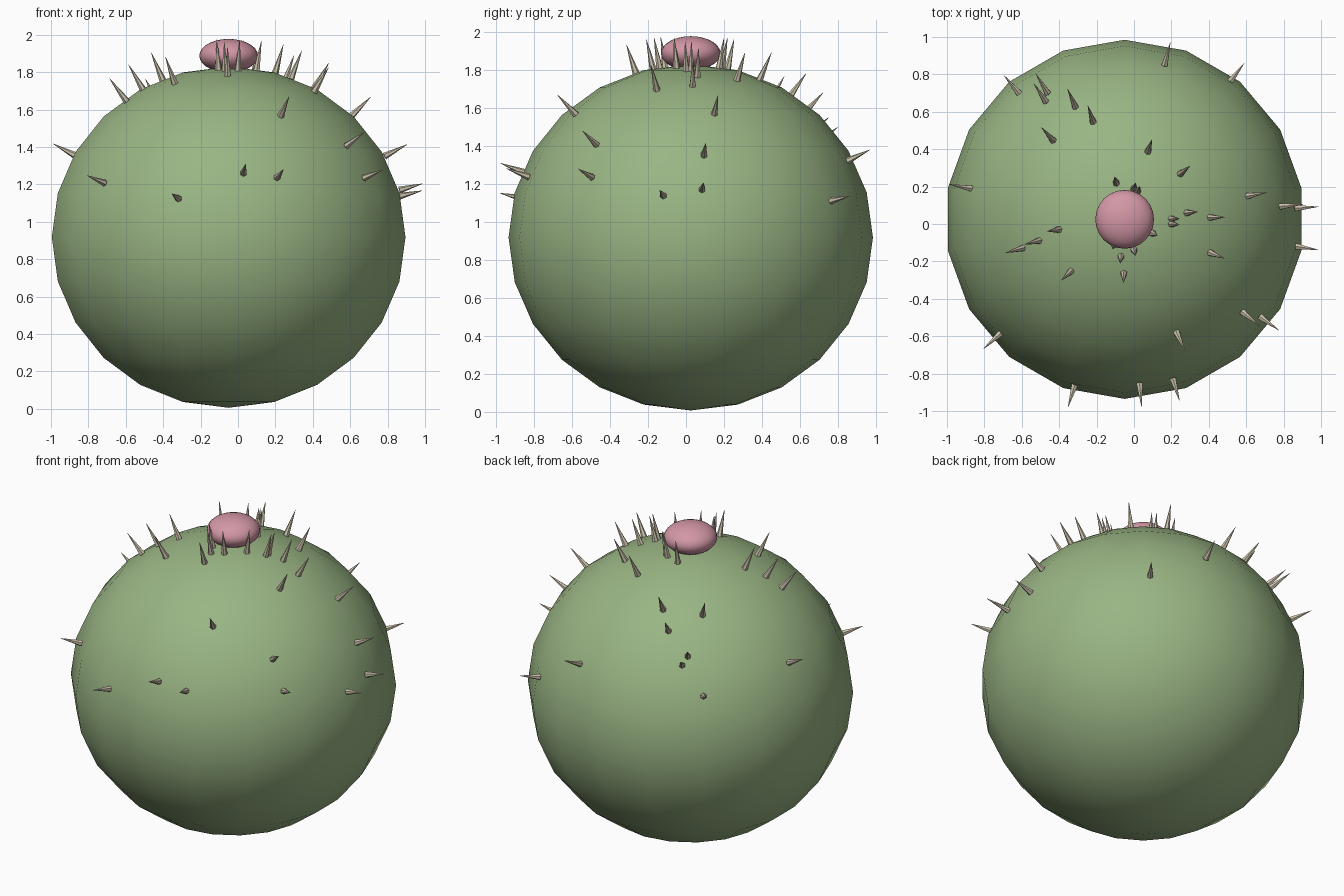
import bpy, bmesh, math
from mathutils import Vector, Matrix

if "Cube" in bpy.data.objects:
    bpy.data.objects.remove(bpy.data.objects["Cube"], do_unlink=True)


def material(name, rgb):
    m = bpy.data.materials.new(name)
    m.use_nodes = True
    m.diffuse_color = (*rgb, 1)
    bsdf = m.node_tree.nodes["Principled BSDF"]
    bsdf.inputs["Base Color"].default_value = (*rgb, 1)
    bsdf.inputs["Roughness"].default_value = 0.8
    return m


GREEN = material("cactus green", (0.32, 0.46, 0.23))
PINK = material("flower pink", (0.65, 0.31, 0.38))
TAN = material("spine tan", (0.60, 0.54, 0.41))

CENTRE = Vector((-0.05, 0.025, 0.918))
RADII = Vector((0.96, 0.96, 0.912))


def add_object(name, bm, mat, smooth):
    me = bpy.data.meshes.new(name)
    bmesh.ops.recalc_face_normals(bm, faces=bm.faces)
    for f in bm.faces:
        f.smooth = smooth
    bm.to_mesh(me)
    bm.free()
    me.materials.append(mat)
    ob = bpy.data.objects.new(name, me)
    bpy.context.scene.collection.objects.link(ob)
    return ob


def ellipsoid(name, centre, radii, segments, rings, mat):
    """Half-circle profile spun about z, with corners on the y axis."""
    bm = bmesh.new()
    verts = []
    for i in range(rings + 1):
        a = math.pi * i / rings
        verts.append(bm.verts.new((0, math.sin(a), math.cos(a))))
    edges = [bm.edges.new(pair) for pair in zip(verts, verts[1:])]
    bmesh.ops.spin(bm, geom=verts + edges, cent=(0, 0, 0), axis=(0, 0, 1),
                   angle=2 * math.pi, steps=segments)
    bmesh.ops.remove_doubles(bm, verts=bm.verts, dist=1e-4)
    bmesh.ops.scale(bm, vec=radii, verts=bm.verts)
    bmesh.ops.translate(bm, vec=centre, verts=bm.verts)
    return add_object(name, bm, mat, True)


# Round body and the flower on top
ellipsoid("body", CENTRE, RADII, 18, 12, GREEN)
ellipsoid("flower", Vector((-0.05, 0.025, 1.888)), Vector((0.157, 0.157, 0.09)), 24, 14, PINK)

# Spine roots as x, y on the upper half of the body
ROOTS = [
    (.165, .857), (.52, .77), (-.62, .705), (-.465, .705), (-.475, .66),
    (-.315, .63), (-.22, .55), (-.435, .45), (.075, .39), (.25, .27),
    (-.875, .19), (-.095, .22), (.0, .19), (.02, .175), (.61, .15),
    (.79, .095), (.87, .085), (.285, .06), (.41, .035), (.2, .028),
    (.2, 0), (.1, -.05), (-.405, -.03), (-.51, -.09), (-.6, -.13),
    (-.34, -.255), (-.07, -.175), (0, -.14), (-.055, -.265), (.41, -.155),
    (.87, -.12), (.585, -.475), (.68, -.5), (.23, -.585), (-.72, -.59),
    (-.32, -.87), (.03, -.86), (.21, -.835), (-.105, -.11),
]

# Spines: slim cones standing on the surface
bm = bmesh.new()
for x, y in ROOTS:
    u, v = (x - CENTRE.x) / RADII.x, (y - CENTRE.y) / RADII.y
    unit = Vector((u, v, math.sqrt(max(0, 1 - u * u - v * v))))
    root = CENTRE + unit * RADII
    out = (root - CENTRE).normalized()
    length = 0.115 + 0.05 * out.z
    place = (Matrix.Translation(root + out * (length / 2 - 0.008))
             @ out.to_track_quat('Z', 'Y').to_matrix().to_4x4())
    bmesh.ops.create_cone(bm, cap_ends=True, segments=6, radius1=0.019,
                          radius2=0.001, depth=length, matrix=place)
add_object("spines", bm, TAN, False)
